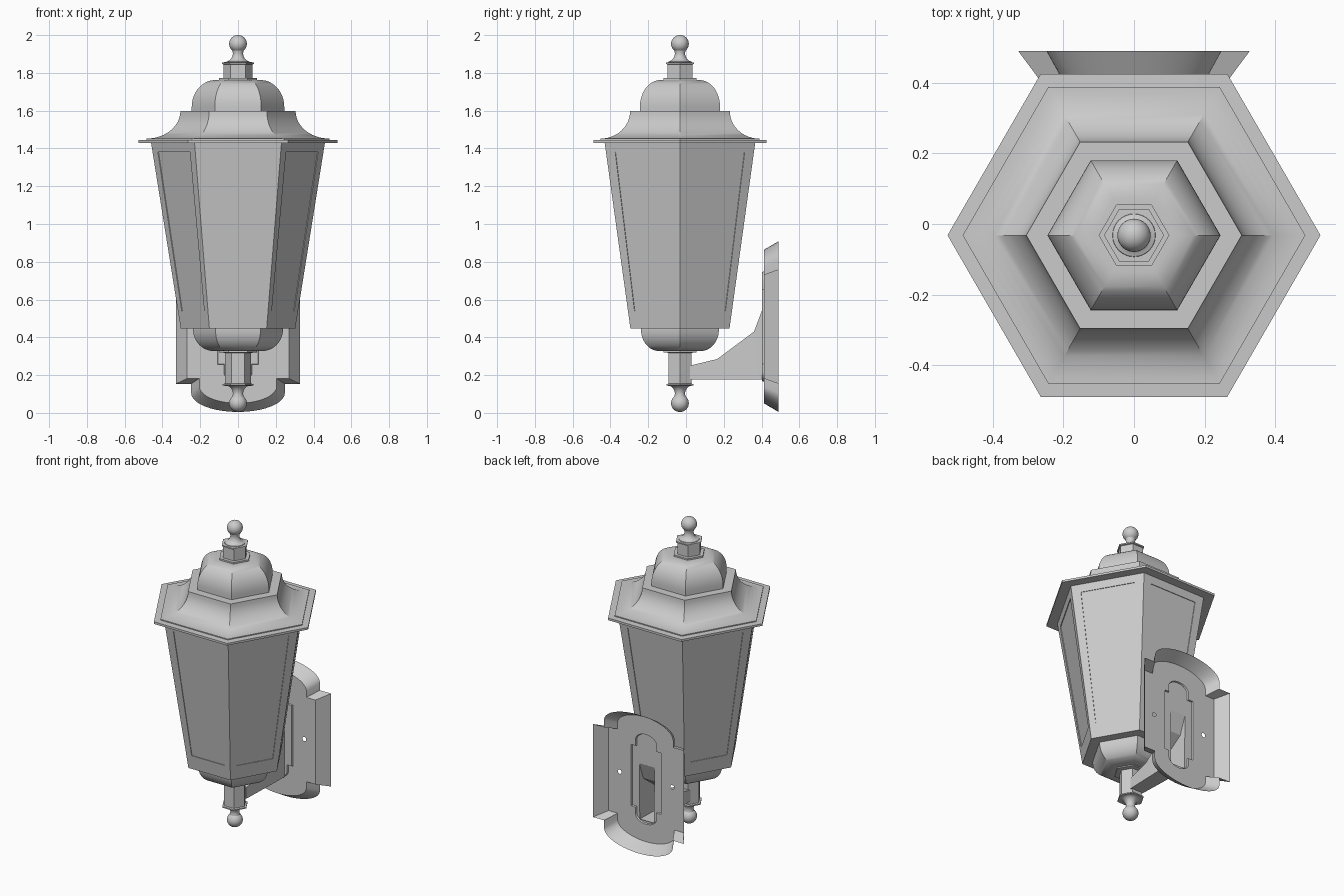
import bpy, bmesh, math
from mathutils import Vector

if "Cube" in bpy.data.objects:
    bpy.data.objects.remove(bpy.data.objects["Cube"])

CY = -0.032  # lantern axis


def finish(name, bm, angle=30):
    bmesh.ops.recalc_face_normals(bm, faces=bm.faces)
    me = bpy.data.meshes.new(name)
    bm.to_mesh(me)
    bm.free()
    ob = bpy.data.objects.new(name, me)
    bpy.context.collection.objects.link(ob)
    bpy.ops.object.select_all(action='DESELECT')
    bpy.context.view_layer.objects.active = ob
    ob.select_set(True)
    bpy.ops.object.shade_smooth_by_angle(angle=math.radians(angle))
    return ob


def bridge(bm, a, b):
    for i in range(len(a)):
        j = (i + 1) % len(a)
        bm.faces.new((a[i], a[j], b[j], b[i]))


def lathe(name, profile, n=6):
    """Turn (radius, z) points around the lantern axis with n sides."""
    bm = bmesh.new()
    rings = [[bm.verts.new((r * math.cos(2 * math.pi * i / n),
                            CY + r * math.sin(2 * math.pi * i / n), z))
              for i in range(n)] for r, z in profile]
    for a, b in zip(rings, rings[1:]):
        bridge(bm, a, b)
    bm.faces.new(rings[0])
    bm.faces.new(rings[-1])
    return finish(name, bm)


def arc(cx, cz, rx, rz, a0, a1, n=12):
    return [(cx + rx * math.cos(math.radians(a0 + (a1 - a0) * i / n)),
             cz + rz * math.sin(math.radians(a0 + (a1 - a0) * i / n))) for i in range(n + 1)]


# Roof: rim, concave flare, ledge
lathe("roof", [(0.528, 1.43), (0.528, 1.444), (0.485, 1.446), (0.485, 1.452)]
      + arc(0.485, 1.597, 0.18, 0.145, 270, 180) + [(0.24, 1.597)])
# Dome and square-edged collar
lathe("roof_dome", [(0.245, 1.59)] + arc(0.12, 1.62, 0.125, 0.142, 0, 90)
      + [(0.10, 1.762), (0.10, 1.772), (0.075, 1.772)])
lathe("top_neck", [(0.077, 1.765), (0.077, 1.845), (0.085, 1.848), (0.085, 1.856), (0.05, 1.857)])
# Bottom cup and stem
lathe("bottom_cup", [(0.238, 0.455), (0.238, 0.44)] + arc(0.125, 0.44, 0.113, 0.113, 0, -90)
      + [(0.10, 0.327), (0.10, 0.32), (0.07, 0.318)])
lathe("stem", [(0.07, 0.33), (0.07, 0.155), (0.082, 0.152), (0.082, 0.144), (0.05, 0.143)])


# Round finials, mirrored top and bottom
def finial(name, base, s):
    pts = [(0.062, -0.002), (0.06, 0.005)] + arc(0.065, 0.05, 0.038, 0.045, 260, 180, 8)
    pts += arc(0, 0.099, 0.047, 0.046, -50, 89, 14)
    lathe(name, [(r, base + s * z) for r, z in pts], 32)


finial("top_finial", 1.855, 1)
finial("bottom_finial", 0.150, -1)

# Tapered glass housing with a shallow recessed pane on each side
Z0, Z1, R0, R1 = 0.447, 1.435, 0.303, 0.461


def side_point(k, u, z, push=0.0):
    r = R0 + (R1 - R0) * (z - Z0) / (Z1 - Z0)
    p, q = [Vector((r * math.cos(a), CY + r * math.sin(a), z))
            for a in (k * math.pi / 3, (k + 1) * math.pi / 3)]
    m = (k + 0.5) * math.pi / 3
    return p.lerp(q, u) - push * Vector((math.cos(m), math.sin(m), 0))


bm = bmesh.new()
for k in range(6):
    outer = [(0, Z0), (1, Z0), (1, Z1), (0, Z1)]
    inner = [(0.125, 0.54), (0.875, 0.54), (0.875, 1.38), (0.125, 1.38)]
    o = [bm.verts.new(side_point(k, u, z)) for u, z in outer]
    i = [bm.verts.new(side_point(k, u, z)) for u, z in inner]
    d = [bm.verts.new(side_point(k, u, z, 0.004)) for u, z in inner]
    bridge(bm, o, i)
    bridge(bm, i, d)
    bm.faces.new(d)
bmesh.ops.remove_doubles(bm, verts=bm.verts, dist=1e-5)
bmesh.ops.holes_fill(bm, edges=[e for e in bm.edges if e.is_boundary], sides=6)
finish("glass_housing", bm)

# Wall plate: hollow flared shell with stepped, round-ended outline
ZC = 0.457


def outline(bm, y, w, wn, half, step, h):
    """Closed loop: wide middle (w), narrow ends (wn) with elliptical caps."""
    q = [(w, step), (wn, step)] + arc(0, half - h, wn, h, 0, 90, 10)
    right = [(x, -z) for x, z in reversed(q)] + q
    left = [(-x, z) for x, z in reversed(right)][1:-1]
    return [bm.verts.new((x, y, ZC + z)) for x, z in right + left]


def loop_edges(bm, vs):
    out = []
    for a, b in zip(vs, vs[1:] + vs[:1]):
        out.append(bm.edges.get((a, b)) or bm.edges.new((a, b)))
    return out


def fill(bm, loops):
    edges = [e for l in loops for e in loop_edges(bm, l)]
    bmesh.ops.triangle_fill(bm, use_beauty=True, edges=edges, normal=(0, 1, 0))


def rect(bm, y, w, z0, z1):
    return [bm.verts.new((x, y, z)) for x, z in ((-w, z0), (w, z0), (w, z1), (-w, z1))]


bm = bmesh.new()
back = outline(bm, 0.49, 0.328, 0.248, 0.452, 0.303, 0.10)
front = outline(bm, 0.412, 0.27, 0.205, 0.406, 0.275, 0.09)
hole = outline(bm, 0.412, 0.108, 0.075, 0.292, 0.20, 0.05)
boss = outline(bm, 0.403, 0.105, 0.072, 0.289, 0.197, 0.05)
screws = [[bm.verts.new((s * 0.19 + x, 0.412, ZC + z)) for x, z in arc(0, 0, 0.014, 0.014, 0, 337.5, 15)]
          for s in (-1, 1)]
bridge(bm, back, front)
bridge(bm, hole, boss)
fill(bm, [front, hole] + screws)
fill(bm, [boss, rect(bm, 0.403, 0.055, 0.18, 0.545)])
finish("wall_plate", bm)

# Bracket arm, open where it meets the plate
bm = bmesh.new()
sections = [rect(bm, y, w, 0.178, z) for y, w, z in
            ((0.403, 0.055, 0.545), (0.36, 0.055, 0.43), (0.165, 0.05, 0.285), (0.02, 0.045, 0.25))]
for a, b in zip(sections, sections[1:]):
    bridge(bm, a, b)
bm.faces.new(sections[-1])
finish("bracket_arm", bm, 10)
